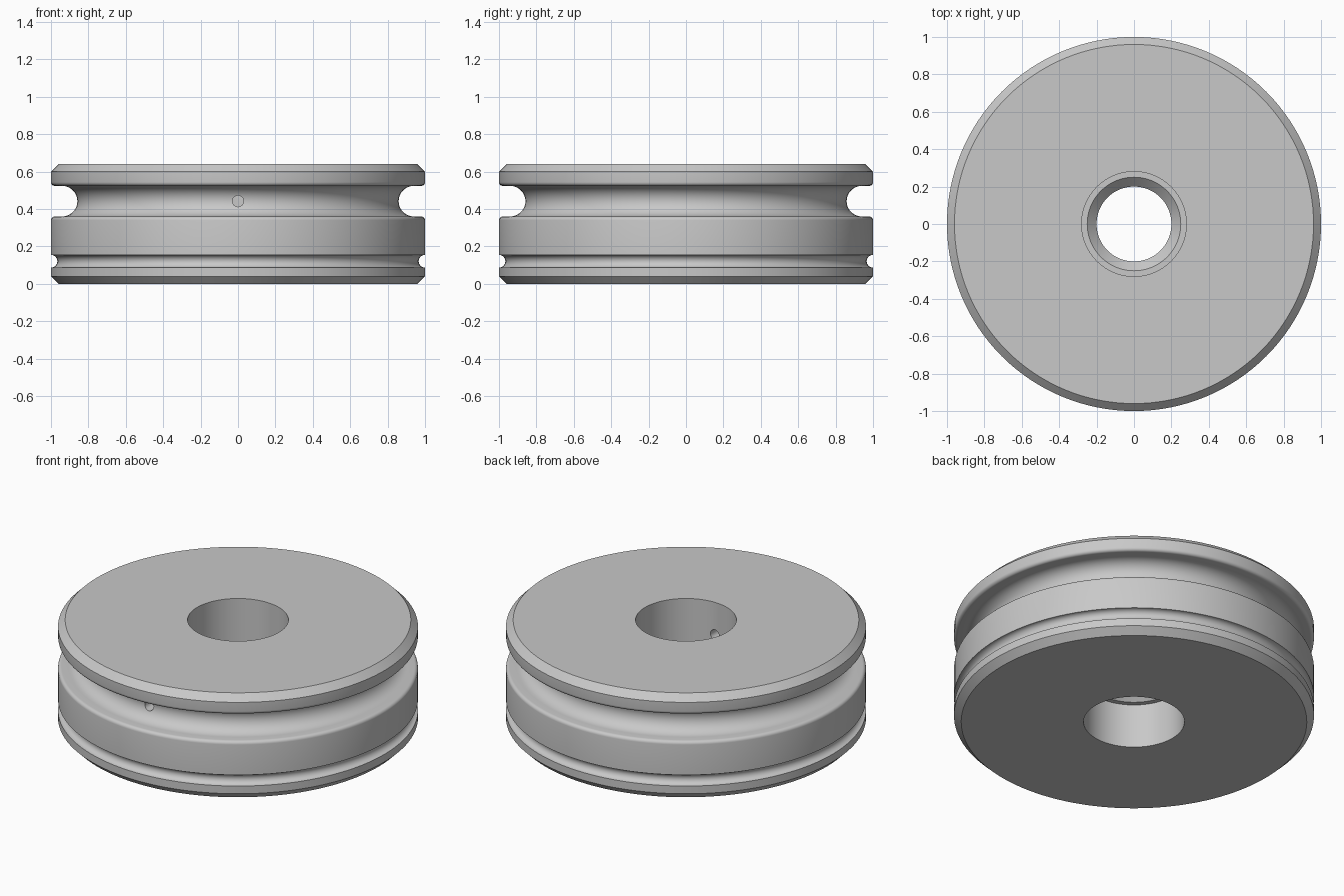
import bpy
import bmesh
from math import cos, sin, pi, radians
from mathutils import Vector

default_cube = bpy.data.objects.get("Cube")
if default_cube:
    bpy.data.objects.remove(default_cube, do_unlink=True)

# One plain grey for the whole part
grey = bpy.data.materials.new("plain grey")
grey.use_nodes = True
colour = (0.58, 0.58, 0.58, 1)
grey.diffuse_color = colour
grey.node_tree.nodes["Principled BSDF"].inputs["Base Color"].default_value = colour


def arc(r, z, radius, start, end, steps):
    """Points of an arc in the profile plane, angles in degrees."""
    angles = [radians(start + (end - start) * i / steps) for i in range(steps + 1)]
    return [(r + radius * cos(a), z + radius * sin(a)) for a in angles]


def new_object(name, bm):
    mesh = bpy.data.meshes.new(name)
    bm.to_mesh(mesh)
    bm.free()
    mesh.materials.append(grey)
    obj = bpy.data.objects.new(name, mesh)
    bpy.context.collection.objects.link(obj)
    return obj


# Closed section: bore with central V ridge, then rim with two round grooves
bore, top, edge, lip = 0.28, 0.64, 0.04, 0.02
groove_z, groove_r = 0.442, 0.082
profile = [(bore, 0), (1 - edge, 0), (1, edge)]
profile += arc(1, 0.121, 0.034, 270, 90, 14)
profile += arc(1 - lip, groove_z - groove_r - lip, lip, 0, 90, 5)
profile += arc(0.941, groove_z, groove_r, 270, 90, 24)
profile += arc(1 - lip, groove_z + groove_r + lip, lip, 270, 360, 5)
profile += [(1, top - edge), (1 - edge, top), (bore, top)]
profile += [(bore, 0.37), (0.25, 0.37), (0.2, 0.32), (0.25, 0.27), (bore, 0.27)]

# Wheel body turned from the section
bm = bmesh.new()
verts = [bm.verts.new((r, 0, z)) for r, z in profile]
edges = [bm.edges.new((v, verts[i - 1])) for i, v in enumerate(verts)]
bmesh.ops.spin(bm, geom=verts + edges, cent=(0, 0, 0), axis=(0, 0, 1),
               angle=2 * pi, steps=128, use_merge=True)
bmesh.ops.remove_doubles(bm, verts=bm.verts, dist=0.0001)
bmesh.ops.recalc_face_normals(bm, faces=bm.faces)
wheel = new_object("grooved_wheel", bm)

# Small radial hole from the front groove into the bore
bm = bmesh.new()
bmesh.ops.create_cone(bm, cap_ends=True, segments=24, radius1=0.03,
                      radius2=0.03, depth=1)
bmesh.ops.rotate(bm, verts=bm.verts, matrix=Vector((0, 0, 1)).rotation_difference(
    Vector((0, 1, 0))).to_matrix())
bmesh.ops.translate(bm, verts=bm.verts, vec=(0, -0.6, groove_z))
drill = new_object("hole_cutter", bm)
drill.hide_render = True

cut = wheel.modifiers.new("radial hole", "BOOLEAN")
cut.object = drill
cut.operation = "DIFFERENCE"
cut.solver = "EXACT"
bpy.context.view_layer.objects.active = wheel
wheel.select_set(True)
bpy.ops.object.modifier_apply(modifier=cut.name)
bpy.data.objects.remove(drill, do_unlink=True)

bpy.ops.object.shade_smooth_by_angle(angle=radians(30))
